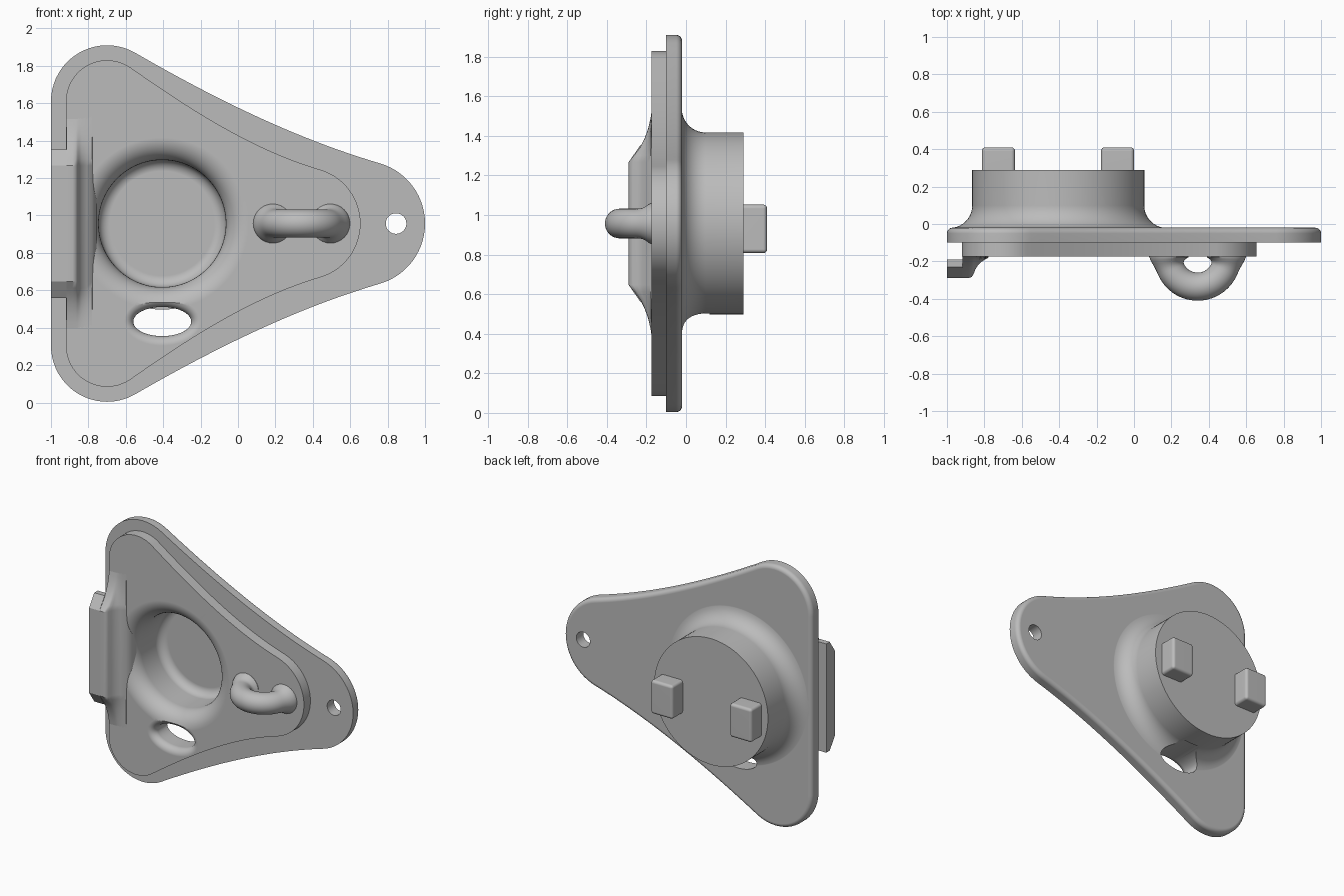
import bpy
import bmesh
from math import sin, cos, pi, radians
from mathutils import Vector

if "Cube" in bpy.data.objects:
    bpy.data.objects.remove(bpy.data.objects["Cube"])

MID = 0.957           # height of the symmetry plane
CUP_X = -0.405        # axis of the cup

grey = bpy.data.materials.new("plain grey")
grey.use_nodes = True
grey.diffuse_color = (0.5, 0.5, 0.5, 1)
grey.node_tree.nodes["Principled BSDF"].inputs["Base Color"].default_value = (0.5, 0.5, 0.5, 1)


def finish(name, bm):
    bmesh.ops.recalc_face_normals(bm, faces=bm.faces)
    mesh = bpy.data.meshes.new(name)
    bm.to_mesh(mesh)
    bm.free()
    mesh.materials.append(grey)
    obj = bpy.data.objects.new(name, mesh)
    bpy.context.collection.objects.link(obj)
    return obj


def loft(name, rings):
    """Skin closed rings of equal length and cap both ends."""
    bm = bmesh.new()
    loops = [[bm.verts.new(p) for p in ring] for ring in rings]
    n = len(loops[0])
    for a, b in zip(loops, loops[1:]):
        for i in range(n):
            j = (i + 1) % n
            bm.faces.new((a[i], a[j], b[j], b[i]))
    bm.faces.new(loops[0])
    bm.faces.new(loops[-1])
    return finish(name, bm)


def ellipse(x, z, rx, rz, y, n=96):
    return [(x + rx * cos(2 * pi * i / n), y, z + rz * sin(2 * pi * i / n)) for i in range(n)]


def quarter(cx, cy, r, start, end, n=10):
    """Arc points (radius, y) for a fillet."""
    angles = [radians(start + (end - start) * i / n) for i in range(n + 1)]
    return [(cx + r * cos(a), cy + r * sin(a)) for a in angles]


def outline(y, right_x, r_left, r_right, a_left, a_right):
    """Rounded triangle with concave long sides, mirrored about MID."""
    def arc(cx, cz, r, a0, a1, n):
        angles = [radians(a0 + (a1 - a0) * i / n) for i in range(n + 1)]
        return [Vector((cx + r * cos(a), cz + r * sin(a))) for a in angles]
    left = arc(-0.70, 0.653, r_left, 180, a_left, 20)
    right = arc(right_x, 0, r_right, a_right, 0, 14)
    p, q = left[-1], right[0]
    h = (q - p).length / 3
    a, b = radians(a_left), radians(a_right)
    p1 = p + h * Vector((sin(a), -cos(a)))
    q1 = q - h * Vector((sin(b), -cos(b)))
    side = []
    for i in range(1, 24):
        t = i / 24
        s = 1 - t
        side.append(s**3 * p + 3 * s * s * t * p1 + 3 * s * t * t * q1 + t**3 * q)
    half = left + side + right
    lower = [Vector((v.x, -v.y)) for v in reversed(half[:-1])]
    return [(v.x, y, MID + v.y) for v in half + lower]


def boolean(target, cutter, operation):
    mod = target.modifiers.new(operation.lower(), "BOOLEAN")
    mod.operation = operation
    mod.solver = "EXACT"
    mod.object = cutter
    bpy.context.view_layer.objects.active = target
    bpy.ops.object.modifier_apply(modifier=mod.name)
    bpy.data.objects.remove(cutter)


# Back plate with a rounded rear rim
plate_steps = [(0, -0.10)] + [(0.03 - x, y) for x, y in quarter(0, -0.05, 0.03, 0, 90, 5)]
body = loft("body", [outline(y, 0.665, 0.30 - d, 0.335 - d, 60, 73.6) for d, y in plate_steps])

# Raised front pad
pad = loft("pad", [outline(y, 0.355, 0.22, 0.30, 55, 73.5) for y in (-0.175, -0.06)])
boolean(body, pad, "UNION")

# Cup on the rear, flaring into the plate
cup_profile = [(0.55, -0.06)] + quarter(0.58, 0.099, 0.12, 270, 180) + [(0.46, 0.29)]
cup = loft("cup", [ellipse(CUP_X, MID, r, r, y) for r, y in cup_profile])
boolean(body, cup, "UNION")

# Round well in the front with a rolled mouth and filleted floor
well_profile = ([(0.47, -0.25), (0.47, -0.176)] + quarter(0.46, -0.055, 0.12, 270, 180)
                + quarter(0.28, 0.11, 0.06, 0, 90, 6))
well = loft("well_cutter", [ellipse(CUP_X, MID, r, r, y) for r, y in well_profile])
boolean(body, well, "DIFFERENCE")

# Oval drain slot with softened front edge
slot_profile = [(0.05, -0.25), (0.05, -0.176)] + quarter(0.05, -0.125, 0.05, 270, 180, 6) + [(0, 0.12)]
slot = loft("slot_cutter", [ellipse(CUP_X, 0.433, 0.155 + d, 0.078 + d, y, 64) for d, y in slot_profile])
boolean(body, slot, "DIFFERENCE")

# Small mounting hole at the tip
hole = loft("hole_cutter", [ellipse(0.845, MID, 0.055, 0.055, y, 48) for y in (-0.3, 0.2)])
boolean(body, hole, "DIFFERENCE")

# Ridge at the straight edge, fading out at both ends
ridge_profile = [(-0.918, 1), (-0.885, 1), (-0.868, 0.94), (-0.858, 0.82), (-0.85, 0.62),
                 (-0.835, 0.4), (-0.81, 0.2), (-0.78, 0.05), (-0.757, -0.3)]
ridge_ends = [(0.31, 1), (0.345, 0.76), (0.385, 0.5), (0.43, 0.3), (0.48, 0.14), (0.53, 0.04), (0.58, -0.03)]
ridge_steps = [(-z, f) for z, f in reversed(ridge_ends)] + ridge_ends
ridge = loft("edge_ridge", [
    [(-0.918, -0.05, MID + z)]
    + [(x, -0.175 - 0.115 * (f * k if k > 0 else k), MID + z) for x, k in ridge_profile]
    + [(-0.747, -0.05, MID + z)]
    for z, f in ridge_steps])

# Overhanging lip outside the ridge
lip_half = [(-0.19, 0.397), (-0.23, 0.397), (-0.29, 0.31)]
lip_shape = lip_half + [(y, -z) for y, z in reversed(lip_half)]
lip = loft("edge_lip", [[(x, y, MID + z) for y, z in lip_shape] for x in (-1.0, -0.916)])

# Half-ring loop with flared feet
loop_rings = []
for i in range(41):
    t = radians(-12 + 204 * i / 40)
    r = 0.075 + 0.03 * min(1, max(0, 1 - sin(t) / 0.4)) ** 2
    ring = []
    for j in range(32):
        a = 2 * pi * j / 32
        d = 0.155 + r * cos(a)
        ring.append((0.34 + d * cos(t), -0.18 - d * sin(t), MID + r * sin(a)))
    loop_rings.append(ring)
loop = loft("loop", loop_rings)

# Two rounded pegs on the cup
pegs = []
for name, x in (("right_peg", -0.725), ("left_peg", -0.088)):
    bm = bmesh.new()
    bmesh.ops.create_cube(bm, size=1)
    for v in bm.verts:
        v.co = Vector((x + v.co.x * 0.178, 0.335 + v.co.y * 0.15, 0.93 + v.co.z * 0.245))
    bmesh.ops.bevel(bm, geom=bm.edges[:], offset=0.02, segments=4, profile=0.5, affect="EDGES")
    pegs.append(finish(name, bm))

# Smooth shading with crisp edges
bpy.ops.object.select_all(action="DESELECT")
for obj in [body, ridge, lip, loop] + pegs:
    obj.select_set(True)
bpy.context.view_layer.objects.active = body
bpy.ops.object.shade_smooth_by_angle(angle=radians(32))
for obj in [body, ridge, lip] + pegs:
    weighted = obj.modifiers.new("weighted normals", "WEIGHTED_NORMAL")
    weighted.keep_sharp = True
